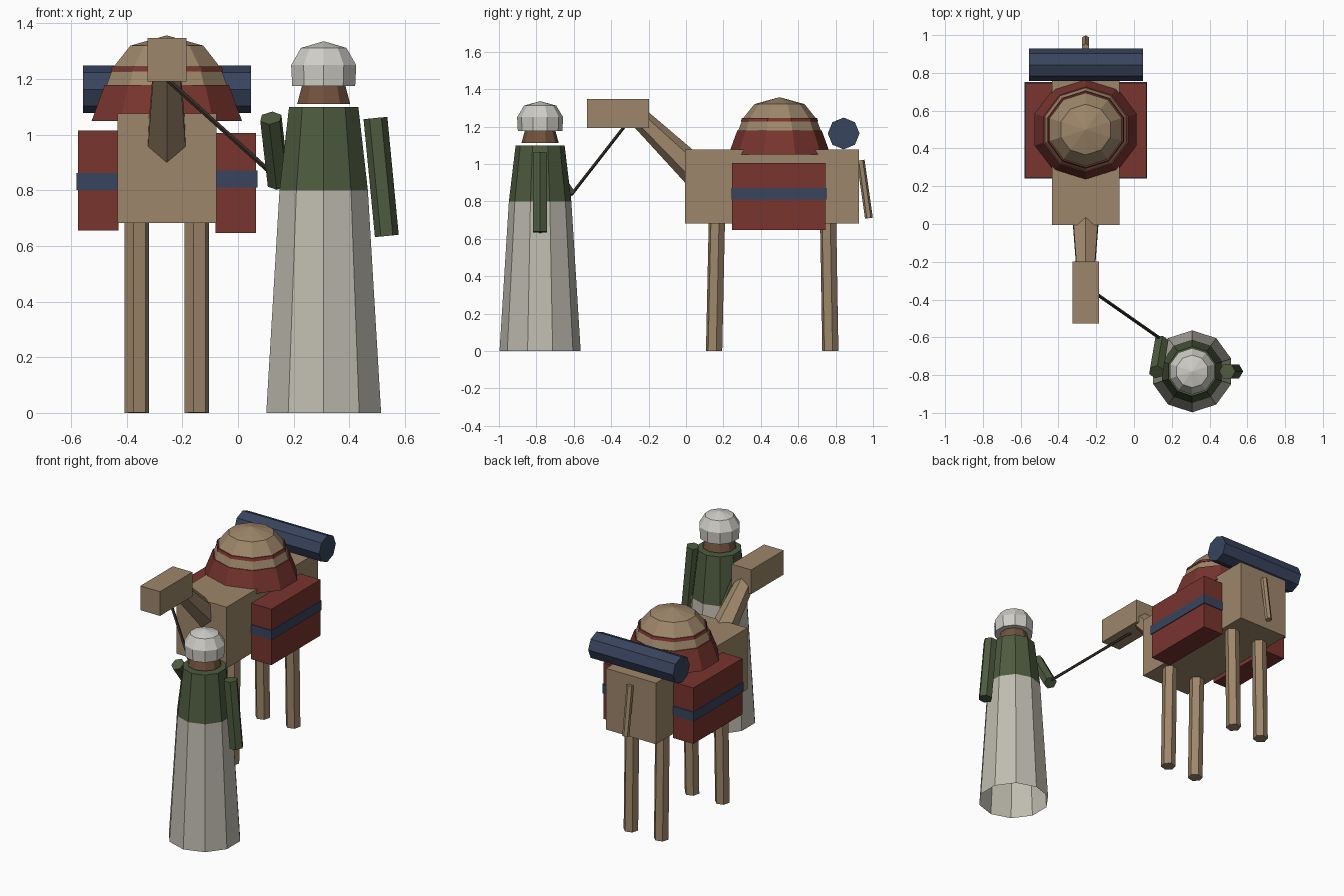
import bpy, bmesh, math
from mathutils import Vector, Matrix, Quaternion

if "Cube" in bpy.data.objects:
    bpy.data.objects.remove(bpy.data.objects["Cube"])


def mat(name, r, g, b):
    m = bpy.data.materials.new(name)
    m.diffuse_color = (r, g, b, 1)
    m.use_nodes = True
    m.node_tree.nodes["Principled BSDF"].inputs["Base Color"].default_value = m.diffuse_color
    return m


TAN = mat("tan_hide", .34, .24, .145)
RED = mat("red_cloth", .19, .035, .028)
BLUE = mat("blue_cloth", .04, .058, .11)
GREEN = mat("green_cloth", .075, .105, .05)
ROBE = mat("pale_cloth", .52, .50, .43)
WRAP = mat("white_cloth", .62, .61, .56)
SKIN = mat("skin", .17, .085, .048)
ROPE = mat("rope_brown", .035, .025, .018)


def finish(name, bm, material, matrix=Matrix()):
    bmesh.ops.recalc_face_normals(bm, faces=bm.faces)
    me = bpy.data.meshes.new(name)
    bm.to_mesh(me)
    bm.free()
    me.materials.append(material)
    ob = bpy.data.objects.new(name, me)
    ob.matrix_world = matrix
    bpy.context.collection.objects.link(ob)
    return ob


def box(name, material, lo, hi):
    lo, hi = Vector(lo), Vector(hi)
    bm = bmesh.new()
    bmesh.ops.create_cube(bm, size=1)
    bmesh.ops.scale(bm, vec=hi - lo, verts=bm.verts)
    return finish(name, bm, material, Matrix.Translation((lo + hi) / 2))


def lathe(name, material, profile, sides, loc, rot=Quaternion(), twist=0, sx=1, caps=True):
    """Spin (radius, height) points into a faceted solid; first vertex on local +y."""
    bm = bmesh.new()
    rings = []
    for r, z in profile:
        n = sides if r > 0 else 1
        ang = [2 * math.pi * i / sides + twist for i in range(n)]
        rings.append([bm.verts.new((sx * r * math.sin(a), r * math.cos(a), z)) for a in ang])
    for a, b in zip(rings, rings[1:]):
        for i in range(sides):
            j = (i + 1) % sides
            if len(b) == 1:
                bm.faces.new((a[i], a[j], b[0]))
            else:
                bm.faces.new((a[i], a[j], b[j], b[i]))
    if caps:
        for ring in (rings[0], rings[-1]):
            if len(ring) > 1:
                bm.faces.new(ring)
    return finish(name, bm, material, Matrix.LocRotScale(Vector(loc), rot, None))


def rod(name, material, a, b, r1, r2=None, sides=6, twist=0):
    d = Vector(b) - Vector(a)
    profile = [(r1, 0), (r2 or r1, d.length)]
    return lathe(name, material, profile, sides, a, d.to_track_quat('Z', 'Y'), twist)


CX = -.256  # centre line of the pack animal

# Animal body, neck, head, tail
box("body", TAN, (CX - .178, -.005, .683), (CX + .178, .925, 1.077))
rod("neck", TAN, (CX, .08, .93), (CX, -.28, 1.277), .083, .052)
box("animal_head", TAN, (CX - .07, -.528, 1.192), (CX + .07, -.198, 1.348))
rod("tail", TAN, (CX, .934, 1.02), (CX, .978, .71), .021)

# Legs, splayed slightly
for side, x in (("left", CX - .108), ("right", CX + .108)):
    for end, y0, y1 in (("front", .15, .165), ("back", .772, .76)):
        rod(f"{end}_{side}_leg", TAN, (x, y0, 0), (x, y1, .70), .045, twist=math.radians(15))

# Hump with blanket and trim ring
HUMP = (CX, .5, 0)
lathe("hump", TAN, [(.255, 1.05), (.222, 1.175), (.198, 1.24), (.134, 1.32), (0, 1.357)],
      10, HUMP, sx=1.03)
lathe("hump_blanket", RED, [(.273, 1.05), (.226, 1.178)], 10, HUMP, sx=1.04)
lathe("blanket_trim", RED, [(.207, 1.227), (.201, 1.245)], 10, HUMP, sx=1.03)

# Saddle bags with straps
for side, x0, x1, z in (("left", -.575, -.43, .835), ("right", -.08, .065, .826)):
    box(f"{side}_saddle_bag", RED, (x0, .247, z - .18), (x1, .747, z + .18))
    zs = z - .003 if side == "left" else z + .015
    box(f"{side}_bag_strap", BLUE, (x0 - .005, .242, zs - .03), (x1 + .005, .752, zs + .03))

# Bedroll across the back
rod("bedroll", BLUE, (-.557, .843, 1.163), (.047, .843, 1.163), .085, sides=8)

# Handler: robe (open underneath), tunic, face, head wrap
MAN = (.308, -.78, 0)
lathe("robe", ROBE, [(.217, 0), (.167, .8)], 10, MAN, caps=False)
lathe("tunic", GREEN, [(.167, .8), (.131, 1.1)], 10, MAN)
lathe("face", SKIN, [(.1, 1.111), (.081, 1.18)], 10, MAN)
lathe("head_wrap", WRAP, [(.119, 1.175), (.123, 1.25), (.086, 1.312), (0, 1.336)], 10, MAN)

# Arms and lead rope
rod("leading_arm", GREEN, (.118, -.783, 1.06), (.145, -.625, .825), .041)
rod("hanging_arm", GREEN, (.494, -.78, 1.06), (.535, -.78, .636), .043)
rod("lead_rope", ROPE, (CX, -.33, 1.2), (.147, -.612, .838), .009, sides=5)
